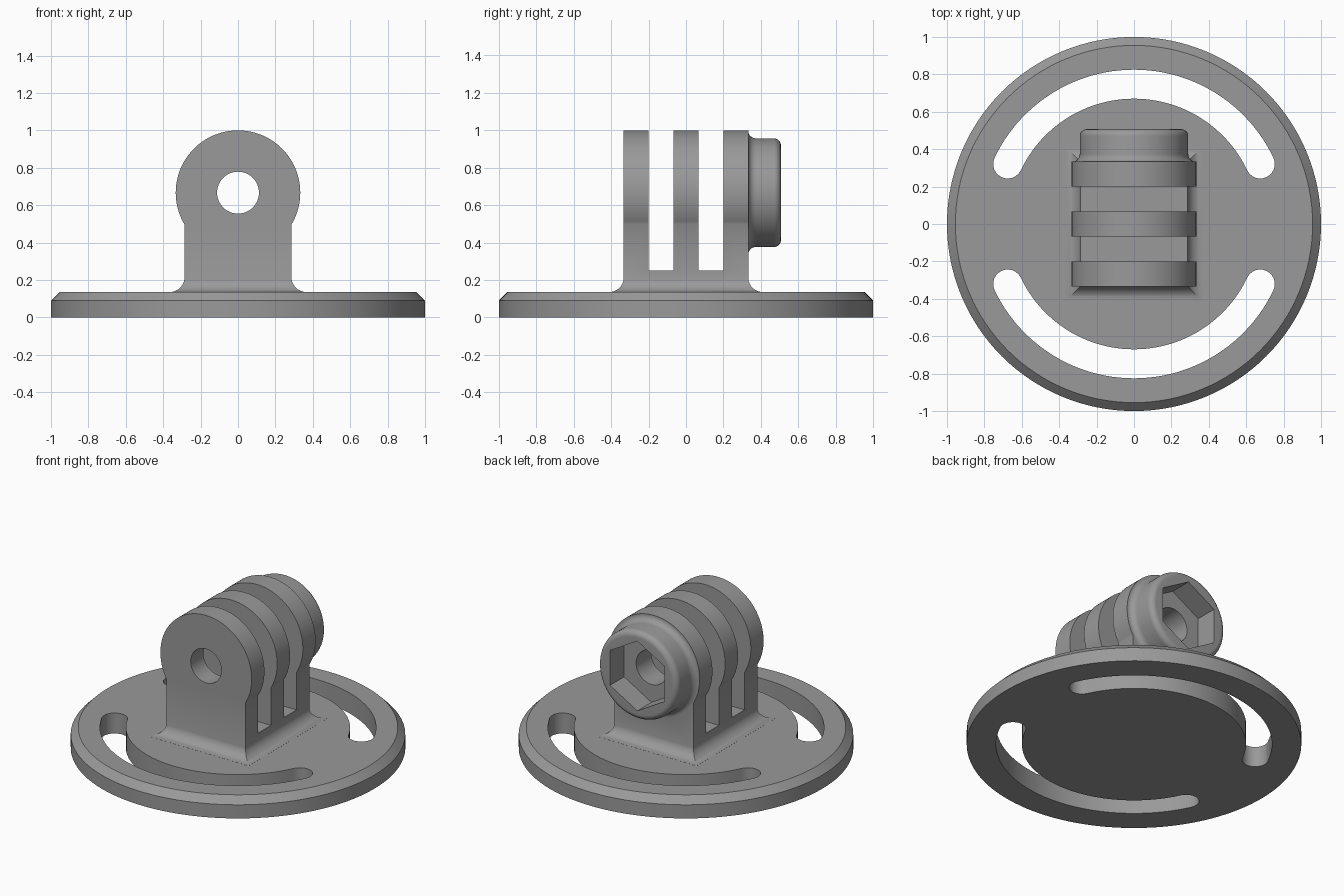
import bpy, bmesh
from math import sin, cos, pi, radians, sqrt, asin

if "Cube" in bpy.data.objects:
    bpy.data.objects.remove(bpy.data.objects["Cube"])

grey = bpy.data.materials.new("mid grey plastic")
grey.diffuse_color = (0.32, 0.32, 0.32, 1)
grey.use_nodes = True
grey.node_tree.nodes["Principled BSDF"].inputs["Base Color"].default_value = grey.diffuse_color


def loft(name, rings):
    """Closed solid from a list of equal-length vertex rings."""
    bm = bmesh.new()
    vs = [[bm.verts.new(p) for p in r] for r in rings]
    n = len(vs[0])
    for a, b in zip(vs, vs[1:]):
        for i in range(n):
            j = (i + 1) % n
            bm.faces.new((a[i], a[j], b[j], b[i]))
    bm.faces.new(vs[0])
    bm.faces.new(vs[-1])
    bmesh.ops.recalc_face_normals(bm, faces=bm.faces)
    me = bpy.data.meshes.new(name)
    bm.to_mesh(me)
    bm.free()
    me.materials.append(grey)
    ob = bpy.data.objects.new(name, me)
    bpy.context.collection.objects.link(ob)
    return ob


def circle(r, n, turn=0):
    return [(r * cos(2 * pi * i / n + turn), r * sin(2 * pi * i / n + turn)) for i in range(n)]


def prism_y(name, outline, y0, y1):
    return loft(name, [[(x, y, z) for x, z in outline] for y in (y0, y1)])


def combine(target, other, operation):
    """Apply a boolean and discard the helper solid."""
    m = target.modifiers.new("bool", 'BOOLEAN')
    m.operation, m.solver, m.object = operation, 'EXACT', other
    bpy.context.view_layer.objects.active = target
    bpy.ops.object.modifier_apply(modifier=m.name)
    bpy.data.objects.remove(other)


AXIS = 0.667   # height of the pivot hole
R = 0.333      # tab radius
W = 0.287      # neck half width


def around_axis(r, n, turn=0):
    return [(x, z + AXIS) for x, z in circle(r, n, turn)]


# Chamfered round base
base = loft("base_plate", [[(x, y, z) for x, y in circle(r, 128)]
                           for r, z in ((1, 0), (1, 0.09), (0.955, 0.135))])

# Two curved slots with round ends
MID, HALF, START = 0.7475, 0.0775, radians(25.4)
for side in (1, -1):
    pts = []
    for i in range(49):
        a = START + (pi - 2 * START) * i / 48
        pts.append(((MID + HALF) * cos(a), (MID + HALF) * sin(a)))
    e = pi - START
    for i in range(1, 12):
        a = e + pi * i / 12
        pts.append((MID * cos(e) + HALF * cos(a), MID * sin(e) + HALF * sin(a)))
    for i in range(49):
        a = e - (pi - 2 * START) * i / 48
        pts.append(((MID - HALF) * cos(a), (MID - HALF) * sin(a)))
    for i in range(1, 12):
        a = START + pi + pi * i / 12
        pts.append((MID * cos(START) + HALF * cos(a), MID * sin(START) + HALF * sin(a)))
    cutter = loft("slot_cutter", [[(x, side * y, z) for x, y in pts] for z in (-0.1, 0.3)])
    combine(base, cutter, 'DIFFERENCE')

# Upright: straight neck with round head
a0 = -asin(sqrt(R * R - W * W) / R)
outline = [(W, 0.07)]
for i in range(81):
    a = a0 + (pi - 2 * a0) * i / 80
    outline.append((R * cos(a), AXIS + R * sin(a)))
outline.append((-W, 0.07))
mount = prism_y("pivot_mount", outline, -R, R)

# Gaps that split the upright into three tabs
for s in (1, -1):
    gap = prism_y("gap_cutter", [(-0.5, 0.25), (0.5, 0.25), (0.5, 1.2), (-0.5, 1.2)],
                  s * 0.067, s * 0.2)
    combine(mount, gap, 'DIFFERENCE')

# Mitred concave fillet around the foot
F = 0.08
steps = [(F, 0.1)] + [(F * (1 - sin(t)), 0.1355 + F * (1 - cos(t)))
                      for t in [pi / 2 * i / 10 for i in range(11)]]
foot = loft("foot_fillet", [[(sx * (W + o - 0.001), sy * (R + o - 0.001), z)
                             for sx, sy in ((1, 1), (-1, 1), (-1, -1), (1, -1))]
                            for o, z in steps])
combine(mount, foot, 'UNION')

# Nut boss on the back with flared root and rounded rim
prof = [(0.3, 0.329)]
prof += [(0.375 - 0.042 * cos(t), 0.329 - 0.039 * sin(t)) for t in [pi / 2 * i / 8 for i in range(9)]]
prof += [(0.47 + 0.037 * sin(t), 0.253 + 0.037 * cos(t)) for t in [pi / 2 * i / 8 for i in range(9)]]
boss = loft("nut_boss", [[(x, y, z) for x, z in around_axis(r, 96)] for y, r in prof])
combine(mount, boss, 'UNION')

# Bolt hole and hexagonal nut pocket
combine(mount, prism_y("hole_cutter", around_axis(0.112, 48), -0.6, 0.7), 'DIFFERENCE')
combine(mount, prism_y("hex_cutter", around_axis(0.23, 6, pi / 2), 0.36, 0.7), 'DIFFERENCE')

# Fuse the mount with the base
combine(base, mount, 'UNION')
base.name = "base_with_pivot_mount"

bpy.ops.object.select_all(action='DESELECT')
base.select_set(True)
bpy.context.view_layer.objects.active = base
bpy.ops.object.shade_smooth_by_angle(angle=radians(30))
